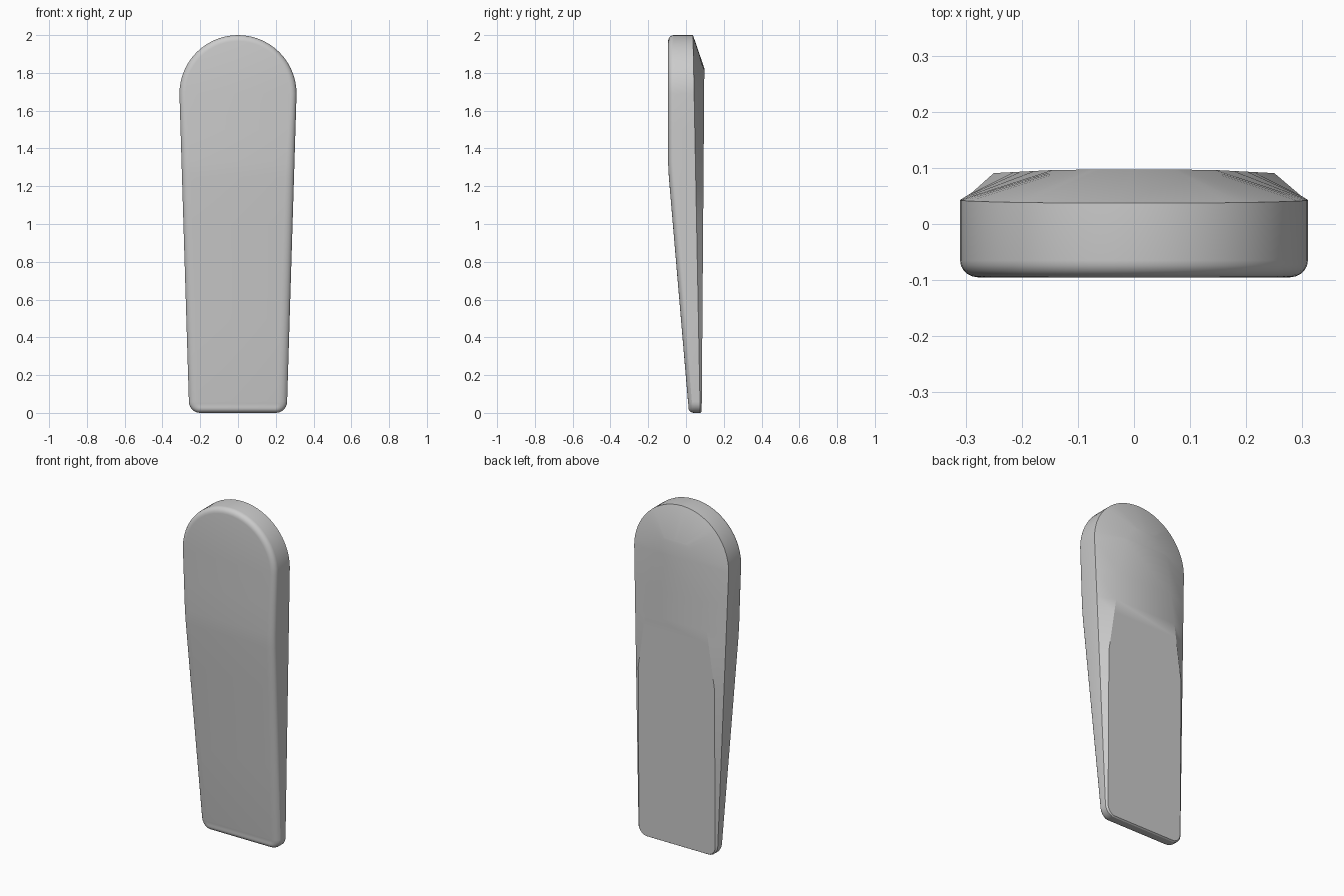
import bpy, bmesh
from math import sin, cos, pi

if "Cube" in bpy.data.objects:
    bpy.data.objects.remove(bpy.data.objects["Cube"])

ARC, COR, BEV = 14, 6, 5      # steps in the round top, bottom corners, front rounding
SIDE_Z = [1.5, 1.33, 1.25, 1.0, 0.5]


def interp(v, keys):
    """Piecewise linear lookup through (position, value) keys."""
    if v <= keys[0][0]:
        return keys[0][1]
    for (a, p), (b, q) in zip(keys, keys[1:]):
        if v <= b:
            return p + (q - p) * (v - a) / (b - a)
    return keys[-1][1]


def front_y(z):
    return interp(z, [(0.03, 0.013), (1.25, -0.091), (1.33, -0.095)])


def seam_y(z):
    return 0.075 - 0.019 * z


def back_y(z):
    return 0.083 + 0.0077 * z


def side_inset(z):
    return interp(z, [(0, 0.05), (1.25, 0.045), (1.69, 0.032)])


def half_outline(k):
    """Right half, top to bottom; k = 0 is the full outline, 1 the fully inset one."""
    pts = []
    for i in range(ARC + 1):
        a = pi / 2 * (1 - i / ARC)
        r = 0.31 - 0.032 * k
        pts.append((r * cos(a), 1.69 + r * sin(a)))
    for z in SIDE_Z:
        pts.append((0.26 + 0.05 * (z - 0.06) / 1.63 - side_inset(z) * k, z))
    for i in range(COR + 1):
        a = pi / 2 * i / COR
        pts.append((0.20 + (0.06 - 0.05 * k) * cos(a), 0.06 - (0.06 - 0.025 * k) * sin(a)))
    return pts


def half_back():
    """Edge of the flat back panel, point for point with half_outline."""
    pts = []
    for i in range(ARC + 1):
        u = i / ARC
        pts.append((interp(u, [(0, 0), (0.45, 0.075), (1, 0.145)]),
                    interp(u, [(0, 1.825), (0.45, 1.815), (1, 1.72)])))
    for z in SIDE_Z:
        pts.append((interp(z, [(0.06, 0.25), (1.0, 0.25), (1.72, 0.145)]), z))
    for i in range(COR + 1):
        a = pi / 2 * i / COR
        pts.append((0.20 + 0.05 * cos(a), 0.06 - 0.055 * sin(a)))
    return pts


bm = bmesh.new()


def ring(half, ys):
    right = [bm.verts.new((x, y, z)) for (x, z), y in zip(half, ys)]
    left = [bm.verts.new((-x, y, z)) for (x, z), y in zip(half[1:], ys[1:])]
    return right, [right[0]] + left


def cap(r):
    """Horizontal strips across the panel."""
    right, left = r
    bm.faces.new((right[0], right[1], left[1]))
    for i in range(1, len(right) - 1):
        bm.faces.new((right[i], right[i + 1], left[i + 1], left[i]))


# Rounded front edge, side wall, then sloping back
outer = half_outline(0)
rings = []
for s in range(BEV + 1):
    a = pi / 2 * s / BEV
    rings.append(ring(half_outline(1 - sin(a)),
                      [front_y(z) + 0.03 * (1 - cos(a)) for x, z in outer]))
rings.append(ring(outer, [seam_y(z) for x, z in outer]))
back = half_back()
rings.append(ring(back, [back_y(z) for x, z in back]))

loops = [r + l[:0:-1] for r, l in rings]
for a, b in zip(loops, loops[1:]):
    n = len(a)
    for i in range(n):
        j = (i + 1) % n
        bm.faces.new((a[i], a[j], b[j], b[i]))
cap(rings[0])
cap(rings[-1])
bmesh.ops.recalc_face_normals(bm, faces=bm.faces)

mesh = bpy.data.meshes.new("tapered_body")
bm.to_mesh(mesh)
bm.free()
body = bpy.data.objects.new("tapered_body", mesh)
bpy.context.collection.objects.link(body)
bpy.context.view_layer.objects.active = body
body.select_set(True)
bpy.ops.object.shade_smooth_by_angle(angle=0.44)
